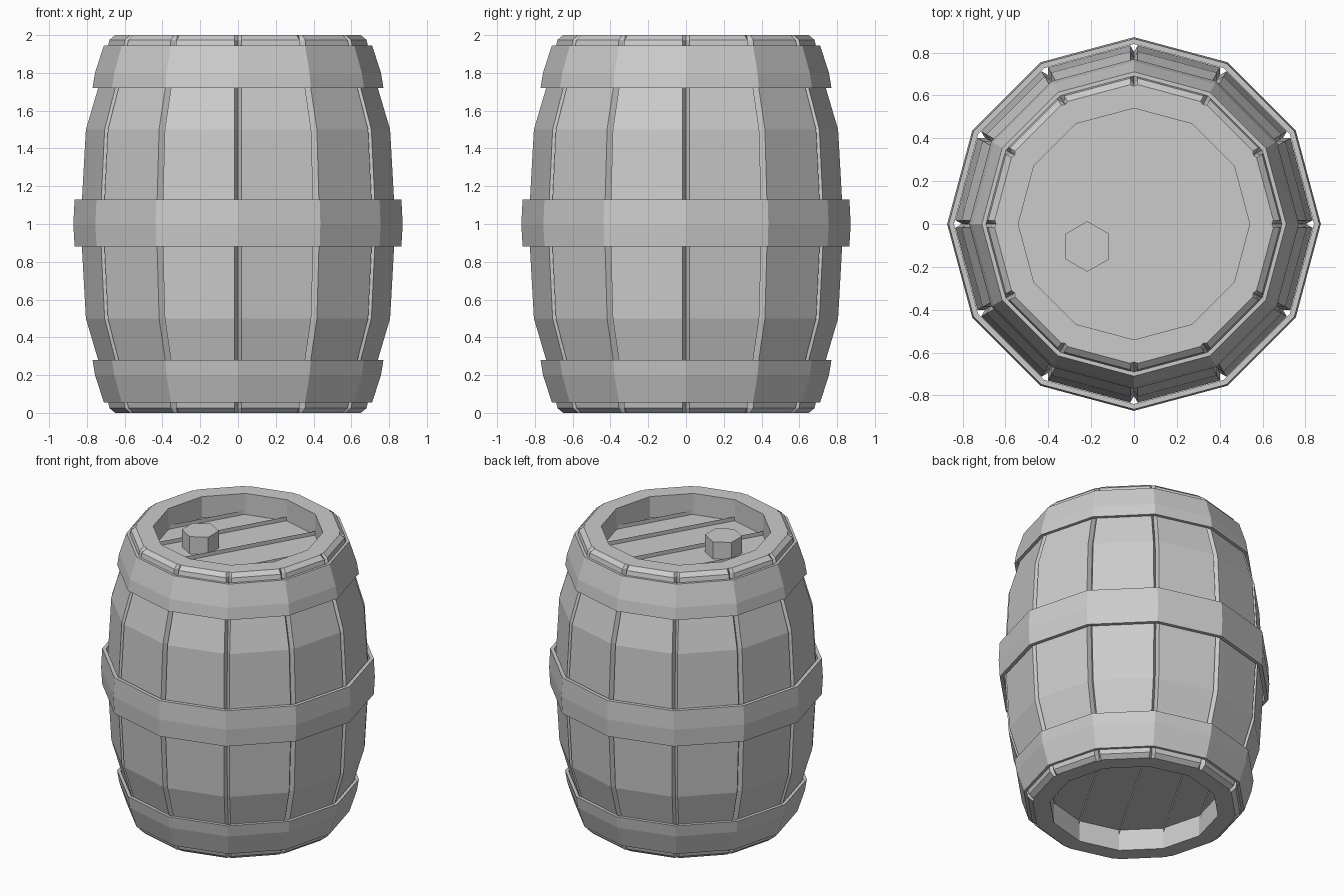
import bpy, bmesh
from math import cos, sin, radians, pi

if "Cube" in bpy.data.objects:
    bpy.data.objects.remove(bpy.data.objects["Cube"])

SIDES = 12


def new_object(name, bm):
    bmesh.ops.remove_doubles(bm, verts=bm.verts, dist=1e-5)
    bmesh.ops.recalc_face_normals(bm, faces=bm.faces)
    me = bpy.data.meshes.new(name)
    bm.to_mesh(me)
    bm.free()
    ob = bpy.data.objects.new(name, me)
    bpy.context.collection.objects.link(ob)
    return ob


def pt(r, k):
    a = 2 * pi * k / SIDES
    return r * cos(a), r * sin(a)


def bridge_rings(rings):
    """Closed tube from a cyclic list of equally sized point rings."""
    bm = bmesh.new()
    vs = [[bm.verts.new(p) for p in ring] for ring in rings]
    n = len(vs[0])
    for i, a in enumerate(vs):
        b = vs[(i + 1) % len(vs)]
        for j in range(n):
            bm.faces.new((a[j], a[(j + 1) % n], b[(j + 1) % n], b[j]))
    return bm


def hoop(name, profile):
    rings = [[(*pt(r, k), z) for k in range(SIDES)] for r, z in profile]
    return new_object(name, bridge_rings(rings))


def grooved_ring(r, z, depth, half=0.018):
    """12-gon whose corners carry a V notch between neighbouring staves."""
    t = half / (2 * r * sin(pi / SIDES))
    ring = []
    for k in range(SIDES):
        c = pt(r, k)
        for other, f in ((pt(r, k - 1), t), (None, 0), (pt(r, k + 1), t)):
            if other is None:
                ring.append((*pt(r - depth, k), z))
            else:
                ring.append((c[0] + (other[0] - c[0]) * f,
                             c[1] + (other[1] - c[1]) * f, z))
    return ring


# Staves: bulging grooved shell with open recessed ends
lower = [(0.655, 0, 0.012), (0.685, 0.025, 0.035), (0.725, 0.2, 0.035),
         (0.745, 0.28, 0.035), (0.81, 0.5, 0.035)]
upper = [(r, 2 - z, d) for r, z, d in reversed(lower)]
rings = [grooved_ring(*p) for p in lower + [(0.838, 1.0, 0.035)] + upper]
rings += [grooved_ring(0.54, 2, 0), grooved_ring(0.54, 0, 0)]
new_object("staves", bridge_rings(rings))

# Hoops
end_hoop = [(0.71, 0.055), (0.757, 0.2), (0.77, 0.28),
            (0.748, 0.28), (0.73, 0.2), (0.69, 0.055)]
hoop("bottom_hoop", end_hoop)
hoop("top_hoop", [(r, 2 - z) for r, z in end_hoop])
hoop("middle_hoop", [(0.865, 0.88), (0.872, 1), (0.865, 1.13),
                     (0.84, 1.13), (0.846, 1), (0.84, 0.88)])


# Head planks: strips of a 12-gon between parallel chords, bevelled on the outer face
def head(name, z_in, z_out):
    bm = bmesh.new()
    for j in range(6):
        ks = [5 - j, 5 - j - 1, 5 + j + 1, 5 + j]
        ks = list(dict.fromkeys(k % SIDES for k in ks))
        base = [bm.verts.new((*pt(0.545, k), z_in)) for k in ks]
        top = [bm.verts.new((*pt(0.545, k), z_out)) for k in ks]
        bm.faces.new(base)
        face = bm.faces.new(top)
        for i in range(len(ks)):
            n = (i + 1) % len(ks)
            bm.faces.new((base[i], base[n], top[n], top[i]))
        # inset and sink the rim to form the bevel
        bmesh.ops.inset_region(bm, faces=[face], thickness=0.017)
        for v in top:
            v.co.z += (z_in - z_out) * 0.4
    for f in bm.faces:
        f.normal_update()
    me = bpy.data.meshes.new(name)
    bmesh.ops.recalc_face_normals(bm, faces=bm.faces)
    bm.to_mesh(me)
    bm.free()
    ob = bpy.data.objects.new(name, me)
    bpy.context.collection.objects.link(ob)


head("top_head", 1.81, 1.88)
head("bottom_head", 0.19, 0.12)

# Bung: hexagonal plug on the top head
bm = bmesh.new()
bmesh.ops.create_cone(bm, cap_ends=True, segments=6, radius1=0.118,
                      radius2=0.118, depth=0.12)
ob = new_object("bung", bm)
xs = [v.co.x for v in ob.data.vertices]
if max(xs) > 0.11:  # keep a corner pointing along y
    ob.rotation_euler.z = radians(30)
ob.location = (-0.218, -0.105, 1.915)
